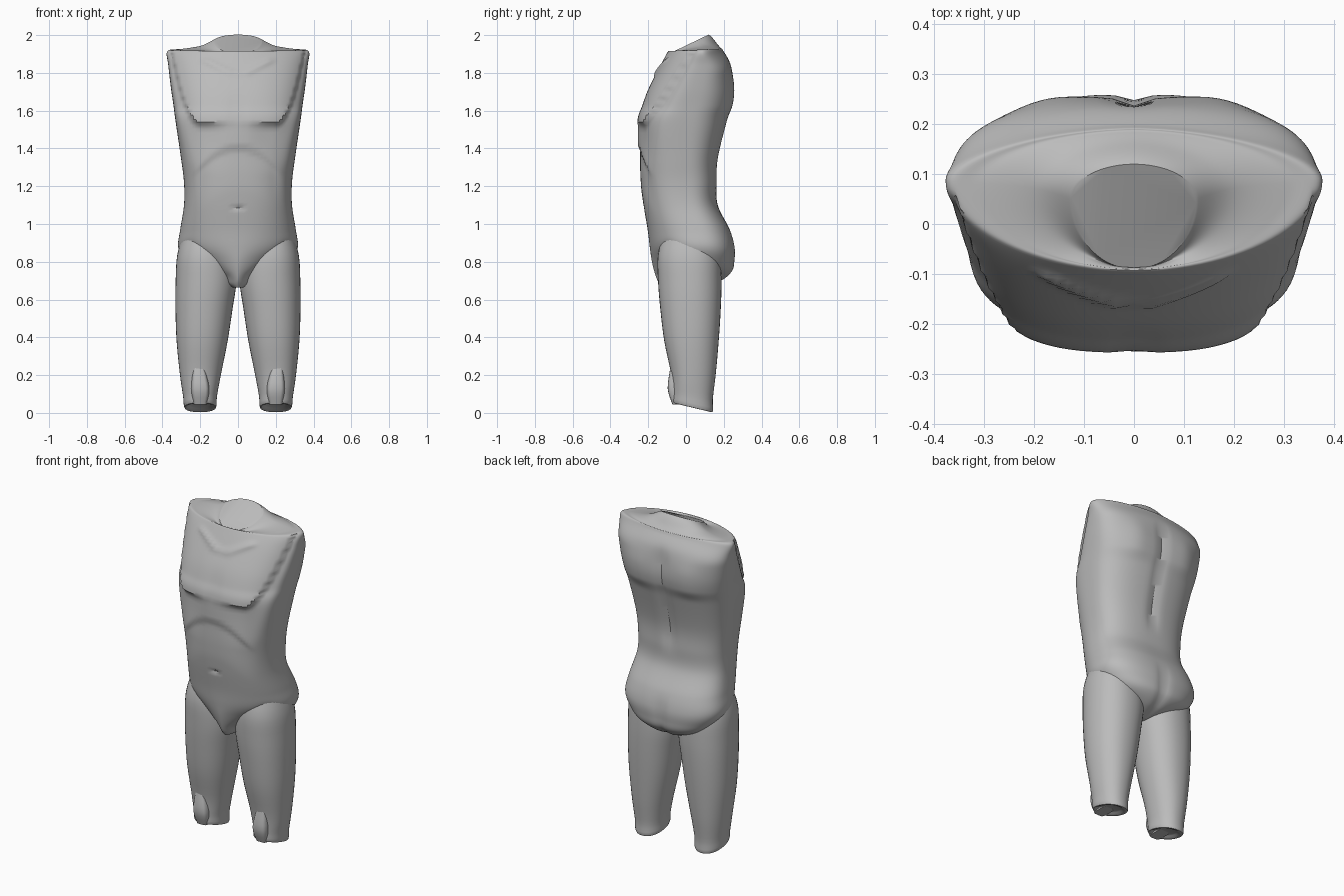
import bpy, bmesh, math

if "Cube" in bpy.data.objects:
    bpy.data.objects.remove(bpy.data.objects["Cube"])

grey = bpy.data.materials.new("mannequin grey")
grey.diffuse_color = (0.5, 0.5, 0.5, 1)
grey.use_nodes = True
grey.node_tree.nodes["Principled BSDF"].inputs["Base Color"].default_value = grey.diffuse_color


def smooth(a, b, v):
    t = max(0.0, min(1.0, (v - a) / (b - a)))
    return t * t * (3 - 2 * t)


def spline(rows, steps):
    """Smoothly interpolate the cross-section stations."""
    out = []
    for i in range(len(rows) - 1):
        p = [rows[max(0, min(len(rows) - 1, i + k))] for k in (-1, 0, 1, 2)]
        for s in range(steps):
            t = s / steps
            out.append([0.5 * (2 * b + (c - a) * t + (2 * a - 5 * b + 4 * c - d) * t * t
                               + (3 * b - a - 3 * c + d) * t ** 3) for a, b, c, d in zip(*p)])
    return out + [list(rows[-1])]


def loft(name, rows, steps, segs, centre, tilt, back_power, front_power, relief=None):
    """Stack rounded sections; each row is height, half width, front y, back y, last value.
    The other arguments are rules giving centre, tilt and roundness of a section."""
    bm = bmesh.new()
    rings = []
    for row in spline(rows, steps):
        z, w, yf, yb, _ = row
        xc, yc = centre(row)
        ring = []
        for k in range(segs):
            a = 2 * math.pi * k / segs
            c, s = math.cos(a), math.sin(a)
            n, d = (back_power(row), yb - yc) if s > 0 else (front_power(row), yc - yf)
            x = xc + w * math.copysign(abs(c) ** (2 / n), c)
            y = yc + d * math.copysign(abs(s) ** (2 / n), s)
            zz = z + tilt(z) * (y - yc)
            if relief:
                y += relief(x, zz, s)
            ring.append(bm.verts.new((x, y, zz)))
        rings.append(ring)
    for r0, r1 in zip(rings, rings[1:]):
        for k in range(segs):
            j = (k + 1) % segs
            bm.faces.new((r0[k], r0[j], r1[j], r1[k]))
    bm.faces.new(rings[0][::-1])
    bm.faces.new(rings[-1])
    bmesh.ops.recalc_face_normals(bm, faces=bm.faces)
    me = bpy.data.meshes.new(name)
    bm.to_mesh(me)
    bm.free()
    me.materials.append(grey)
    ob = bpy.data.objects.new(name, me)
    bpy.context.collection.objects.link(ob)
    bpy.ops.object.select_all(action='DESELECT')
    ob.select_set(True)
    bpy.context.view_layer.objects.active = ob
    bpy.ops.object.shade_smooth_by_angle(angle=math.radians(35))


def seg_dist(x, z, x0, z0, x1, z1):
    t = ((x - x0) * (x1 - x0) + (z - z0) * (z1 - z0)) / ((x1 - x0) ** 2 + (z1 - z0) ** 2)
    t = max(0, min(1, t))
    return math.hypot(x - x0 - t * (x1 - x0), z - z0 - t * (z1 - z0))


def bell(v, width):
    return math.exp(-(v / width) ** 2)


def muscles(x, z, s):
    """Relief of the body, as a shift along y."""
    ax, d = abs(x), 0.0
    side = smooth(0, 0.5, abs(s))
    if s < 0:
        # chest ledge
        edge = 1.535 + 17 * max(0, ax - 0.2) ** 2
        depth = 0.004 + 0.022 * smooth(0.02, 0.18, ax)
        d += side * depth * (1 - smooth(edge - 0.02, edge, z)) * smooth(edge - 0.28, edge - 0.03, z)
        # breastbone groove
        d += 0.006 * bell(ax, 0.02) * smooth(1.5, 1.56, z) * (1 - smooth(1.6, 1.75, z))
        # rib arch
        arch = 1.415 - 2.7 * x * x
        d += side * 0.011 * (1 - smooth(arch - 0.025, arch, z)) * smooth(arch - 0.25, arch - 0.03, z) \
            * (1 - smooth(0.18, 0.25, ax))
        # navel
        d += 0.016 * bell(x, 0.016) * bell(z - 1.085, 0.009)
        # collar bones
        d -= 0.012 * bell(seg_dist(ax, z, 0.03, 1.795, 0.17, 1.865), 0.013)
        # groin folds
        d += 0.012 * bell(seg_dist(ax, z, 0.07, 0.72, 0.26, 0.88), 0.025)
    else:
        # spine groove
        d -= 0.016 * side * bell(ax, 0.03) * smooth(1.15, 1.3, z) * (1 - smooth(1.75, 1.88, z))
        # shoulder blades
        d += 0.01 * side * bell(ax - 0.17, 0.08) * smooth(1.55, 1.63, z) * (1 - smooth(1.72, 1.85, z))
        # seat cleft
        d -= 0.012 * side * bell(ax, 0.03) * (1 - smooth(0.85, 0.98, z))
    return d


# torso from crotch to the tilted neck cut; last value is the front roundness
torso = [
    (0.665, 0.035, -0.125, 0.10, 2),
    (0.70, 0.12, -0.15, 0.19, 1.4),
    (0.75, 0.225, -0.168, 0.245, 1.4),
    (0.81, 0.285, -0.182, 0.258, 1.6),
    (0.88, 0.317, -0.192, 0.258, 2),
    (0.97, 0.306, -0.203, 0.232, 2.3),
    (1.10, 0.286, -0.225, 0.168, 2.5),
    (1.22, 0.286, -0.241, 0.163, 2.6),
    (1.35, 0.302, -0.254, 0.17, 2.6),
    (1.54, 0.33, -0.258, 0.216, 2.9),
    (1.63, 0.342, -0.231, 0.245, 2.7),
    (1.72, 0.355, -0.197, 0.253, 2.5),
    (1.84, 0.369, -0.135, 0.238, 2.3),
    (1.915, 0.374, -0.095, 0.198, 1.9),
    (1.925, 0.31, -0.09, 0.185, 1.9),
    (1.94, 0.20, -0.087, 0.16, 2),
    (1.969, 0.125, -0.09, 0.12, 2),
]
loft("torso", torso, 9, 96,
     centre=lambda r: (0, (r[2] + r[3]) / 2 + 0.035),
     tilt=lambda z: 0.48 * smooth(1.913, 1.969, z),
     back_power=lambda r: 2.6 - 0.8 * smooth(1.8, 1.91, r[0]) + 0.2 * smooth(1.925, 1.969, r[0]),
     front_power=lambda r: r[4], relief=muscles)

# thighs with hollowed cuts below, and a kneecap on each; last value is the sideways offset
thigh = [
    (0.045, 0.05, -0.03, 0.09, 0.20),
    (0.03, 0.083, -0.07, 0.14, 0.20),
    (0.09, 0.09, -0.072, 0.142, 0.201),
    (0.20, 0.108, -0.078, 0.157, 0.199),
    (0.38, 0.135, -0.115, 0.173, 0.19),
    (0.55, 0.151, -0.136, 0.184, 0.18),
    (0.70, 0.161, -0.148, 0.188, 0.169),
    (0.84, 0.153, -0.148, 0.18, 0.168),
    (0.98, 0.12, -0.11, 0.14, 0.16),
]
kneecap = [
    (0.045, 0.036, -0.072, 0.03, 0.20),
    (0.13, 0.049, -0.097, 0.03, 0.20),
    (0.245, 0.032, -0.082, 0.03, 0.207),
]
for side, label in ((1, "left"), (-1, "right")):
    loft(f"{label}_thigh", thigh, 4, 40,
         centre=lambda r: (side * r[4], 0.03), tilt=lambda z: -0.24 * (1 - smooth(0.03, 0.18, z)),
         back_power=lambda r: 2.2, front_power=lambda r: 2.2)
    loft(f"{label}_kneecap", kneecap, 4, 24,
         centre=lambda r: (side * r[4], 0), tilt=lambda z: 0,
         back_power=lambda r: 5, front_power=lambda r: 5)
